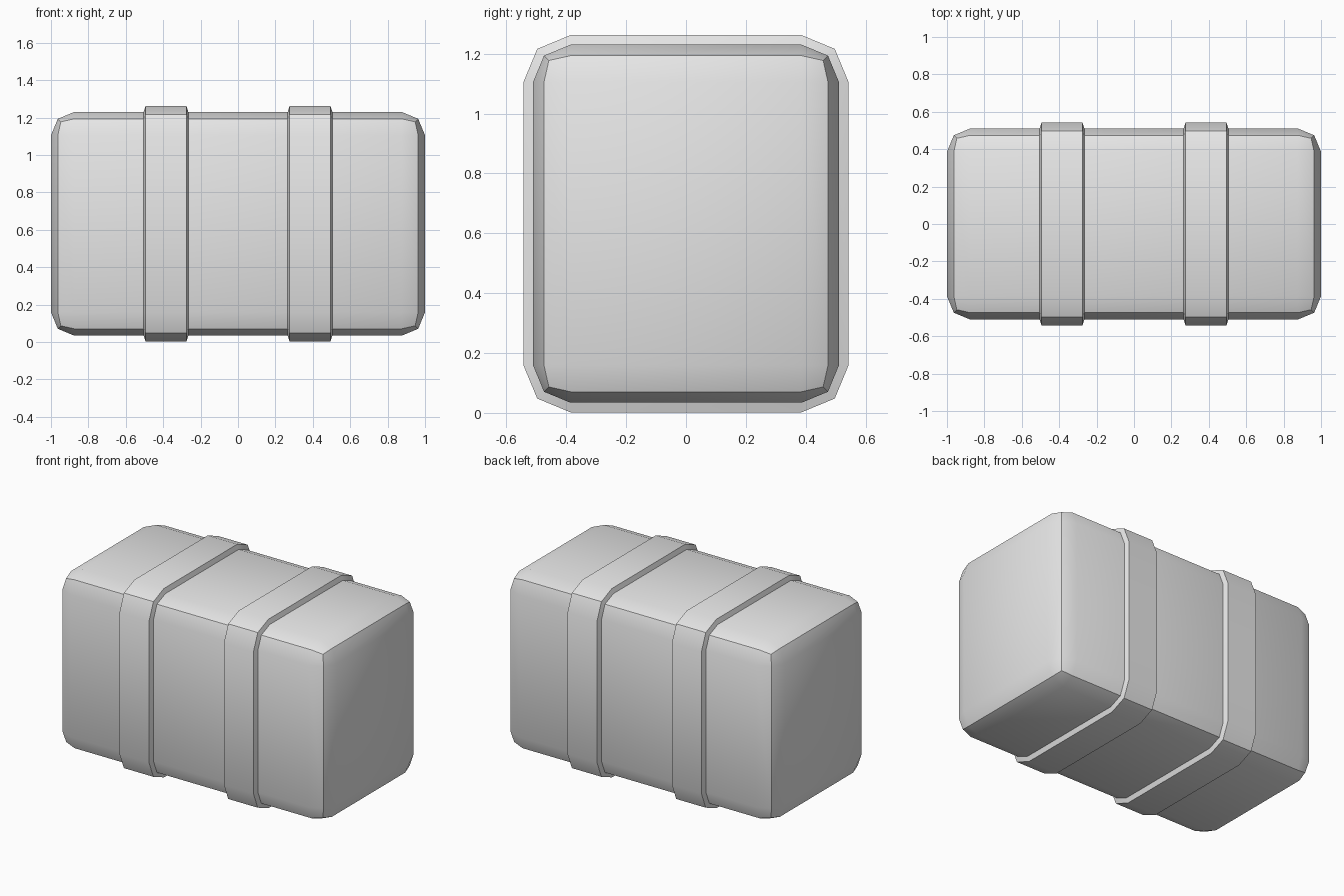
import bpy
import bmesh
import math

old = bpy.data.objects.get("Cube")
if old:
    bpy.data.objects.remove(old)

grey = bpy.data.materials.new("plain grey")
grey.use_nodes = True
colour = (0.8, 0.8, 0.8, 1)
grey.diffuse_color = colour
grey.node_tree.nodes["Principled BSDF"].inputs["Base Color"].default_value = colour

MID_Z = 0.632
RADIUS = 0.125
BODY_Y, BODY_Z = 0.511, 0.598
STRAP = 0.032


def finish(bm, name):
    """Turn a bmesh into a smooth object with sharp corner lines."""
    bmesh.ops.recalc_face_normals(bm, faces=bm.faces)
    mesh = bpy.data.meshes.new(name)
    bm.to_mesh(mesh)
    bm.free()
    mesh.materials.append(grey)
    ob = bpy.data.objects.new(name, mesh)
    bpy.context.collection.objects.link(ob)
    bpy.ops.object.select_all(action="DESELECT")
    ob.select_set(True)
    bpy.context.view_layer.objects.active = ob
    bpy.ops.object.shade_smooth_by_angle(angle=math.radians(30))
    return ob


def ring(bm, x, grow):
    """Two-step rounded rectangle around the body, pushed out by grow."""
    r = RADIUS + grow
    verts = []
    for sy, sz, start in ((1, 1, 0), (-1, 1, 90), (-1, -1, 180), (1, -1, 270)):
        for step in range(3):
            a = math.radians(start + 45 * step)
            y = sy * (BODY_Y - RADIUS) + r * math.cos(a)
            z = sz * (BODY_Z - RADIUS) + r * math.sin(a) + MID_Z
            verts.append(bm.verts.new((x, y, z)))
    return verts


# Body: a box with two-step rounded edges
bm = bmesh.new()
bmesh.ops.create_cube(bm, size=2)
for v in bm.verts:
    v.co = (v.co.x, v.co.y * BODY_Y, v.co.z * BODY_Z + MID_Z)
bmesh.ops.bevel(bm, geom=list(bm.edges), offset=RADIUS, offset_type="OFFSET",
                segments=2, profile=0.5, affect="EDGES")
finish(bm, "body")

# Straps: raised bands with slightly slanted sides
for side, name in ((1, "left_strap"), (-1, "right_strap")):
    bm = bmesh.new()
    section = ((0.265, -0.002), (0.276, STRAP), (0.494, STRAP), (0.505, -0.002))
    loops = [ring(bm, side * x, grow) for x, grow in section]
    for a, b in zip(loops, loops[1:]):
        for i in range(len(a)):
            j = (i + 1) % len(a)
            bm.faces.new((a[i], a[j], b[j], b[i]))
    finish(bm, name)
